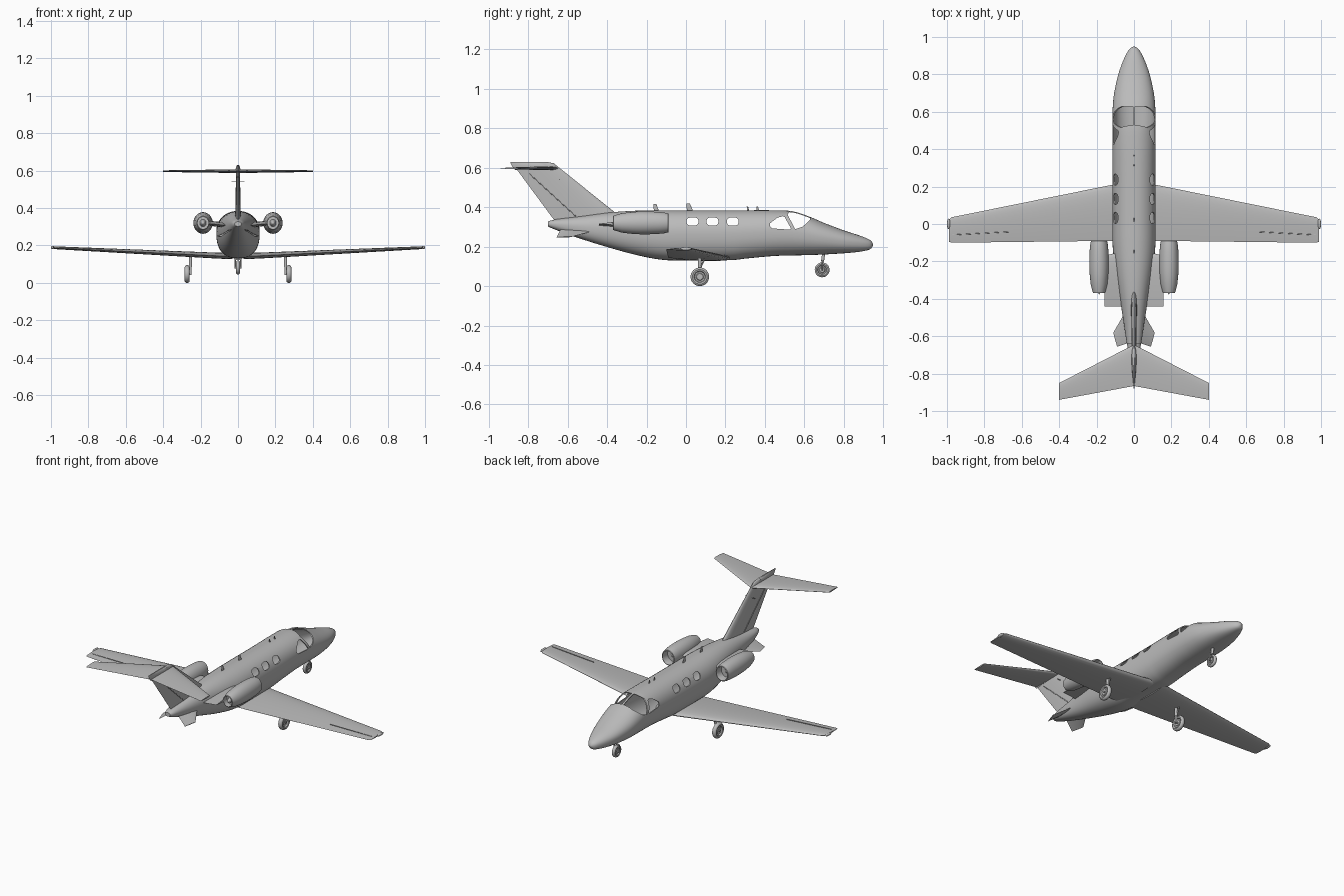
import bpy, bmesh, math
from mathutils import Vector as V

if "Cube" in bpy.data.objects:
    bpy.data.objects.remove(bpy.data.objects["Cube"])

grey = bpy.data.materials.new("body grey")
grey.diffuse_color = (0.5, 0.5, 0.5, 1)
grey.use_nodes = True
grey.node_tree.nodes["Principled BSDF"].inputs["Base Color"].default_value = grey.diffuse_color


def make(name, bm, mirror=False):
    me = bpy.data.meshes.new(name)
    bm.to_mesh(me)
    bm.free()
    me.materials.append(grey)
    ob = bpy.data.objects.new(name, me)
    bpy.context.collection.objects.link(ob)
    if mirror:
        ob.modifiers.new("mirror", 'MIRROR').use_mirror_merge = False
    return ob


def skin(bm, rings, flip=False):
    """Skin closed rings with quads and cap both ends."""
    vs = [[bm.verts.new(p) for p in r] for r in rings]
    n = len(vs[0])
    faces = [bm.faces.new((a[i], a[(i + 1) % n], b[(i + 1) % n], b[i]))
             for a, b in zip(vs, vs[1:]) for i in range(n)]
    faces += [bm.faces.new(vs[0][::-1]), bm.faces.new(vs[-1])]
    bmesh.ops.recalc_face_normals(bm, faces=faces)
    if flip:
        bmesh.ops.reverse_faces(bm, faces=faces)


def loft(name, rings, mirror=False):
    bm = bmesh.new()
    skin(bm, rings)
    bmesh.ops.remove_doubles(bm, verts=bm.verts, dist=1e-5)
    bmesh.ops.recalc_face_normals(bm, faces=bm.faces)
    return make(name, bm, mirror)


def lathe(name, profile, center, axis, mirror=False, sx=1, sz=1, n=32):
    """Spin (radius, offset) points about the x or y axis through center."""
    rings = []
    for r, a in profile:
        ring = []
        for i in range(n):
            t = 2 * math.pi * i / n
            c, s = r * math.cos(t), r * math.sin(t)
            p = V((a, c, s)) if axis == 'X' else V((c * sx, a, s * sz))
            ring.append(V(center) + p)
        rings.append(ring)
    return loft(name, rings, mirror)


def rod(name, p0, p1, r, mirror=False, n=14):
    p0, p1 = V(p0), V(p1)
    q = (p1 - p0).to_track_quat('Z', 'Y')
    circle = [q @ V((r * math.cos(2 * math.pi * i / n), r * math.sin(2 * math.pi * i / n), 0)) for i in range(n)]
    return loft(name, [[p + c for c in circle] for p in (p0, p1)], mirror)


def foil(name, sections, axis, mirror=False, n=12):
    """Loft airfoil sections given as (leading point, trailing point, thickness)."""
    rings = []
    for le, te, t in sections:
        le, te, up, low = V(le), V(te), [], []
        for i in range(n + 1):
            c = (1 - math.cos(math.pi * i / n)) / 2
            h = 5 * t * (.2969 * c**.5 - .126 * c - .3516 * c**2 + .2843 * c**3 - .1015 * c**4)
            p = le + (te - le) * c
            up.append(p + V(axis) * h)
            low.append(p - V(axis) * h)
        rings.append(up + low[-1:0:-1])
    return loft(name, rings, mirror)


# Fuselage: stations of (y, half width, top z, bottom z), smoothed
stations = [(.948, .004, .214, .206), (.932, .027, .234, .186), (.88, .055, .256, .174),
            (.80, .084, .282, .166), (.70, .106, .320, .160), (.62, .114, .354, .157),
            (.54, .116, .379, .155), (.44, .116, .384, .152), (.30, .116, .384, .139),
            (.22, .116, .384, .131), (0, .116, .384, .130), (-.12, .114, .384, .133),
            (-.25, .100, .382, .157), (-.40, .075, .372, .198), (-.55, .052, .352, .245),
            (-.66, .034, .338, .285), (-.70, .018, .327, .302)]


def smooth(rows, sub=4):
    rows = [V(r) for r in rows]
    out = []
    for i in range(len(rows) - 1):
        a, b, c, d = rows[max(i - 1, 0)], rows[i], rows[i + 1], rows[min(i + 2, len(rows) - 1)]
        for k in range(sub):
            t = k / sub
            out.append(.5 * (2 * b + (c - a) * t + (2 * a - 5 * b + 4 * c - d) * t**2 + (3 * b - a - 3 * c + d) * t**3))
    return out + [rows[-1]]


def hull_ring(y, w, top, bot, n=40):
    mid, ring = bot + (top - bot) * .53, []
    for i in range(n):
        t = 2 * math.pi * i / n
        c, s = math.cos(t), math.sin(t)
        e = .84 if s < 0 else .95
        x = w * math.copysign(abs(c)**e, c)
        ring.append(V((x, y, mid + (top - mid if s > 0 else mid - bot) * math.copysign(abs(s)**e, s))))
    return ring


rows = smooth(stations)
bm = bmesh.new()
skin(bm, [hull_ring(*r) for r in rows])
skin(bm, [hull_ring(r[0], r[1] - .006, r[2] - .006, r[3] + .006) for r in rows if -.62 < r[0] < .88], True)
fuselage = make("fuselage", bm)

# Window openings cut through the hollow shell
bm = bmesh.new()


def opening(points, x0, x1):
    skin(bm, [[V((x, y, z)) for y, z in points] for x in (x0, x1)])


for y in (.033, .134, .237):
    pts = []
    for i in range(24):
        c, s = math.cos(math.pi * i / 12), math.sin(math.pi * i / 12)
        pts.append((y + .030 * math.copysign(abs(c)**.75, c), .327 + .021 * math.copysign(abs(s)**.75, s)))
    opening(pts, -.2, .2)
opening([(.425, .305), (.437, .292), (.525, .286), (.532, .292), (.500, .350), (.490, .354), (.462, .346), (.426, .318)], -.2, .2)
shield = [(.553, .288), (.515, .362), (.525, .376), (.545, .41), (.63, .41), (.628, .335), (.618, .325), (.59, .300)]
for s in (1, -1):
    opening(shield, s * .006, s * .2)
cutter = make("window_cutter", bm)
cutter.hide_render = True
cut = fuselage.modifiers.new("windows", 'BOOLEAN')
cut.operation, cut.object, cut.solver = 'DIFFERENCE', cutter, 'EXACT'
bpy.context.view_layer.objects.active = fuselage
bpy.ops.object.modifier_apply(modifier="windows")
bpy.data.objects.remove(cutter)

# Wings, hinge strips and tip lights
Z, X = (0, 0, 1), (1, 0, 0)
foil("wing", [((.03, .228, .144), (.03, -.088, .142), .034), ((.11, .211, .146), (.11, -.09, .144), .032),
              ((.975, .036, .188), (.975, -.10, .186), .015), ((.99, .022, .189), (.99, -.095, .187), .008)], Z, True)
rod("aileron_hinge", (.67, -.042, .181), (.97, -.058, .1915), .002, True)
lathe("wing_tip_light", [(0, .03), (.006, .022), (.009, .008), (.009, -.01), (.006, -.022), (0, -.028)],
      (.991, 0, .189), 'Y', True, n=16)

# Tail surfaces
foil("fin", [((0, -.306, .33), (0, -.665, .33), .032), ((0, -.655, .61), (0, -.872, .61), .02)], X)
foil("fin_cap", [((0, -.65, .588), (0, -.865, .588), .022), ((0, -.652, .606), (0, -.88, .606), .026),
                 ((0, -.67, .622), (0, -.89, .624), .02), ((0, -.70, .628), (0, -.89, .630), .008)], X)
rod("rudder_hinge", (.0085, -.795, .57), (.0125, -.56, .355), .002, True)
foil("tailplane", [((0, -.645, .597), (0, -.866, .597), .02), ((.4, -.85, .597), (.4, -.94, .597), .009)], Z, True)
foil("ventral_strake", [((.035, -.45, .285), (.02, -.632, .295), .010), ((.11, -.58, .25), (.09, -.656, .246), .006)],
     (.5, 0, .85), True)
rod("fin_aerial", (-.036, -.64, .54), (.036, -.64, .54), .002)

# Engines with hollow intake and exhaust, on pylons
engine = (.187, 0, .32)
lathe("nacelle", [(0, -.118), (.012, -.135), (.037, -.135), (.037, -.1), (.040, -.088), (.045, -.09), (.049, -.11),
                  (.052, -.14), (.054, -.19), (.054, -.23), (.052, -.27), (.046, -.325), (.034, -.368), (.030, -.370),
                  (.030, -.335), (.018, -.335), (.010, -.36), (0, -.378)], engine, 'Y', True, sx=.96, sz=1.07, n=40)
foil("engine_pylon", [((.04, -.14, .305), (.04, -.44, .305), .03), ((.157, -.17, .32), (.157, -.44, .316), .026)], Z, True)

# Landing gear
tyre = [(.0, .007), (.016, .007), (.019, .004), (.026, .004), (.029, .011), (.037, .0135), (.043, .011), (.047, .005)]


def wheel(name, center, k, mirror=False):
    prof = [(r * k, a * k) for r, a in tyre]
    lathe(name, prof + [(r, -a) for r, a in prof[::-1]], center, 'X', mirror)


wheel("main_wheel", (.272, .07, .047), 1, True)
rod("main_strut", (.254, .07, .155), (.254, .07, .085), .009, True)
rod("main_strut_lower", (.254, .07, .09), (.254, .07, .042), .006, True)
rod("main_axle", (.250, .07, .047), (.284, .07, .047), .006, True)
rod("main_torque_link", (.256, .095, .14), (.256, .072, .09), .004, True)
wheel("nose_wheel", (0, .69, .082), .8)
rod("nose_strut", (0, .70, .18), (0, .692, .126), .008)
rod("nose_fork_bridge", (-.018, .692, .126), (.018, .692, .126), .005)
rod("nose_fork", (.016, .692, .126), (.016, .69, .080), .004, True)
rod("nose_axle", (-.018, .69, .082), (.018, .69, .082), .005)

# Blade aerials on the roof
for y, top, chord in ((-.15, .415, .025), (.02, .418, .03), (.315, .402, .012), (.365, .402, .012)):
    foil("roof_aerial", [((0, y + chord * .6, .375), (0, y - chord * .5, .375), .006),
                         ((0, y, top), (0, y - chord * .6, top), .003)], X)

# Smooth shading with sharp edges kept
bpy.ops.object.select_all(action='SELECT')
bpy.ops.object.shade_smooth_by_angle(angle=math.radians(35))
